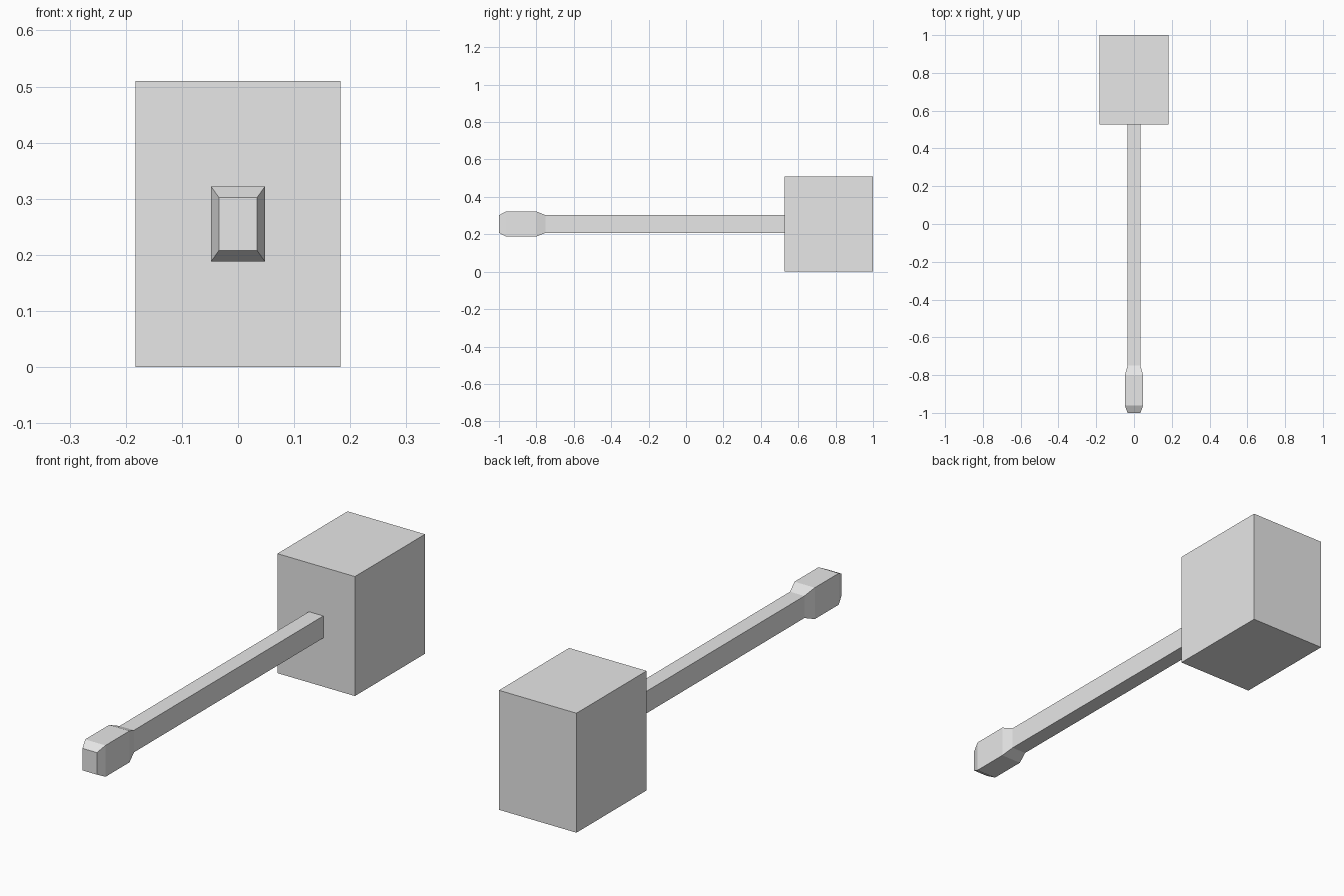
import bpy
import bmesh

cube = bpy.data.objects.get("Cube")
if cube:
    bpy.data.objects.remove(cube, do_unlink=True)

grey = bpy.data.materials.new("plain_grey")
grey.use_nodes = True
colour = (0.8, 0.8, 0.8, 1)
grey.diffuse_color = colour
grey.node_tree.nodes["Principled BSDF"].inputs["Base Color"].default_value = colour

MID_Z = 0.256  # height of the long axis


def loft(name, sections):
    """Join rectangular sections (y, half width, half height) along y."""
    bm = bmesh.new()
    rings = []
    for y, w, h in sections:
        corners = ((-w, -h), (w, -h), (w, h), (-w, h))
        rings.append([bm.verts.new((x, y, MID_Z + z)) for x, z in corners])
    for a, b in zip(rings, rings[1:]):
        for i in range(4):
            j = (i + 1) % 4
            bm.faces.new((a[i], a[j], b[j], b[i]))
    bm.faces.new(rings[0])
    bm.faces.new(rings[-1])
    bmesh.ops.recalc_face_normals(bm, faces=bm.faces)
    mesh = bpy.data.meshes.new(name)
    bm.to_mesh(mesh)
    bm.free()
    mesh.materials.append(grey)
    obj = bpy.data.objects.new(name, mesh)
    bpy.context.collection.objects.link(obj)
    return obj


# Block-shaped hammer head
loft("head", [(0.527, 0.183, MID_Z - 0.001), (1.0, 0.183, MID_Z - 0.001)])

# Shaft with a flared, chamfered grip at its front end
SHAFT = (0.034, 0.047)
GRIP = (0.048, 0.067)
loft("handle", [(-1.0, *SHAFT), (-0.962, *GRIP), (-0.8, *GRIP),
                (-0.75, *SHAFT), (0.53, *SHAFT)])

# Rest the head exactly on the ground
for obj in bpy.context.collection.objects:
    if obj.name in ("head", "handle"):
        obj.location.z = -0.001
